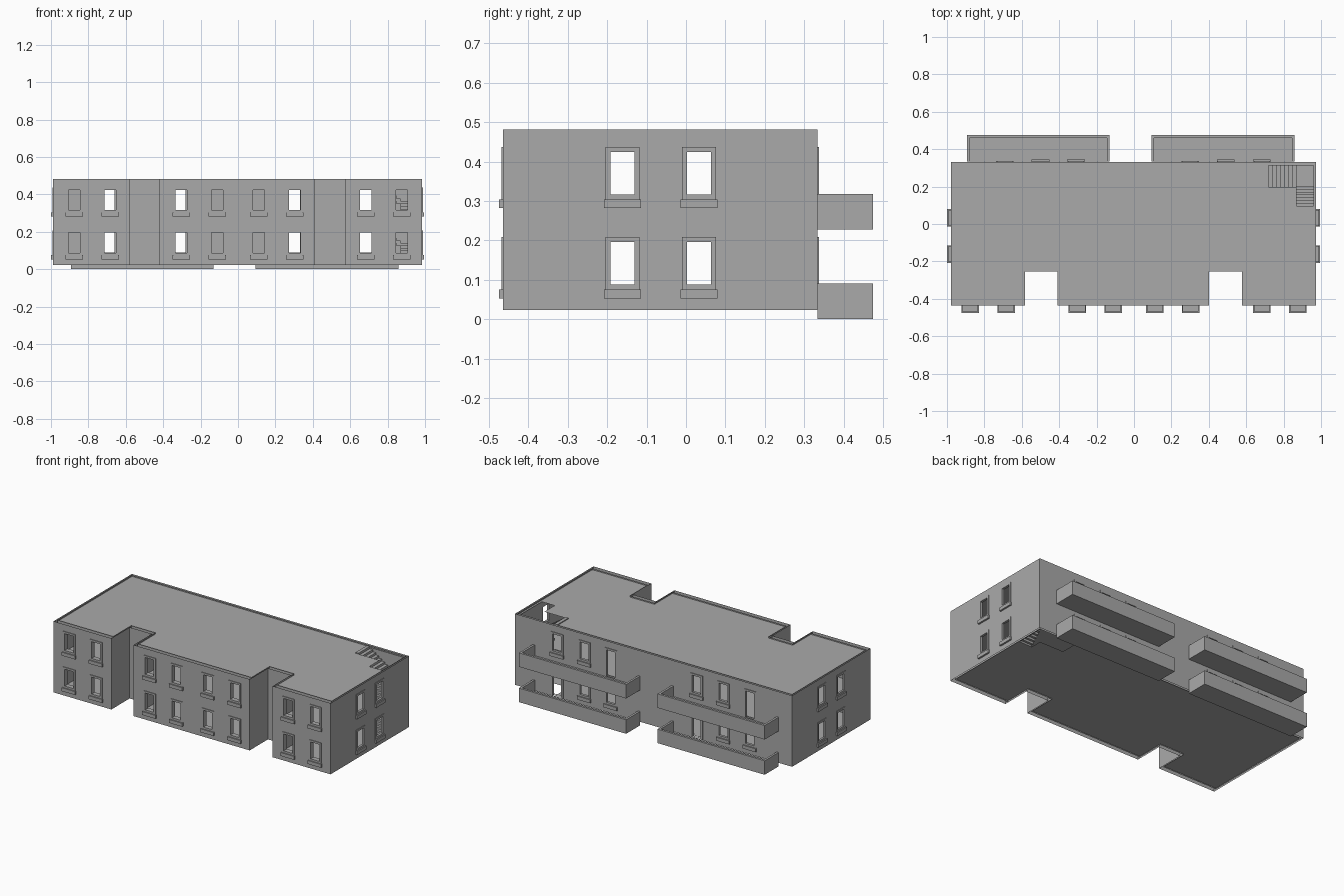
import bpy
import bmesh
from mathutils import Vector

cube = bpy.data.objects.get("Cube")
if cube:
    bpy.data.objects.remove(cube, do_unlink=True)

GREY = (0.4, 0.4, 0.4, 1)
concrete = bpy.data.materials.new("concrete grey")
concrete.use_nodes = True
concrete.diffuse_color = GREY
concrete.node_tree.nodes["Principled BSDF"].inputs["Base Color"].default_value = GREY


def place(axis, p, u, v):
    """Point at depth p along the axis, with u, v across it."""
    return Vector({"x": (p, u, v), "y": (u, p, v), "z": (u, v, p)}[axis])


def finish(name, bm):
    mesh = bpy.data.meshes.new(name)
    bm.to_mesh(mesh)
    bm.free()
    mesh.materials.append(concrete)
    bpy.context.collection.objects.link(bpy.data.objects.new(name, mesh))


def sheet(name, axis, p, rect, holes, side):
    """Flat panel with rectangular holes; side is the sign of its normal."""
    u0, u1, v0, v1 = rect
    us = sorted({u0, u1} | {u for h in holes for u in h[:2] if u0 < u < u1})
    vs = sorted({v0, v1} | {v for h in holes for v in h[2:] if v0 < v < v1})
    bm = bmesh.new()
    for a, b in zip(us, us[1:]):
        for c, d in zip(vs, vs[1:]):
            mu, mv = (a + b) / 2, (c + d) / 2
            if any(h[0] < mu < h[1] and h[2] < mv < h[3] for h in holes):
                continue
            face = bm.faces.new([bm.verts.new(place(axis, p, *q))
                                 for q in ((a, c), (b, c), (b, d), (a, d))])
            face.normal_update()
            if face.normal["xyz".index(axis)] * side < 0:
                face.normal_flip()
    bmesh.ops.remove_doubles(bm, verts=bm.verts[:], dist=0.0001)
    bmesh.ops.dissolve_limit(bm, angle_limit=0.01, verts=bm.verts[:], edges=bm.edges[:])
    finish(name, bm)


def boxes(name, items):
    """One object from boxes given as (axis, p0, p1, u0, u1, v0, v1)."""
    bm = bmesh.new()
    for axis, p0, p1, u0, u1, v0, v1 in items:
        lo, hi = place(axis, p0, u0, v0), place(axis, p1, u1, v1)
        verts = bmesh.ops.create_cube(bm, size=1)["verts"]
        for v in verts:
            v.co = Vector([(lo[i] + hi[i]) / 2 + v.co[i] * abs(hi[i] - lo[i])
                           for i in range(3)])
    finish(name, bm)


BASE, TOP = 0.023, 0.481
FLOORS = (BASE, 0.252)
LEFT, RIGHT, FRONT, BACK = -0.989, 0.984, -0.464, 0.333
IN_L, IN_R, IN_F, IN_B = -0.979, 0.973, -0.437, 0.32
NOTCH, IN_NOTCH = -0.278, -0.253
OUT_NOTCHES = [(-0.577, -0.419), (0.408, 0.572)]
IN_NOTCHES = [(-0.583, -0.41), (0.402, 0.577)]


def window(c, z):
    return (c - 0.043, c + 0.043, z + 0.052, z + 0.185)


def door(c, z):
    return (c - 0.043, c + 0.043, z + 0.004, z + 0.185)


def surrounds(name, axis, outer, inner, openings):
    """Frame bars round every opening, and a sill under each window."""
    side = 1 if outer > inner else -1
    face, t = outer + side * 0.004, 0.0125
    frames, sills = [], []
    for u0, u1, v0, v1 in openings:
        frames += [(axis, inner, face, u0, u0 + t, v0, v1),
                   (axis, inner, face, u1 - t, u1, v0, v1),
                   (axis, inner, face, u0 + t, u1 - t, v1 - t, v1)]
        if v1 - v0 < 0.15:
            frames.append((axis, inner, face, u0 + t, u1 - t, v0, v0 + t))
            sills.append((axis, inner, outer + side * 0.011,
                          u0 - 0.004, u1 + 0.004, v0 - 0.022, v0))
    boxes(name + "_window_frames", frames)
    boxes(name + "_window_sills", sills)


# Openings on each side
front_open = [window(s * x, z) for z in FLOORS for s in (-1, 1)
              for x in (0.112, 0.303, 0.684, 0.876)]
side_open = [window(y, z) for z in FLOORS for y in (-0.161, 0.033)]
back_open = []
for z, door_at in zip(FLOORS, ((0.684, -0.31), (0.3, -0.69))):
    for x in (-0.69, -0.5, -0.31, 0.3, 0.49, 0.684):
        back_open.append(door(x, z) if x in door_at else window(x, z))

# Walls: an outer and an inner skin, open along the top
for kind, l, r, f, b, n, notches, s in (
        ("outer", LEFT, RIGHT, FRONT, BACK, NOTCH, OUT_NOTCHES, 1),
        ("inner", IN_L, IN_R, IN_F, IN_B, IN_NOTCH, IN_NOTCHES, -1)):
    gaps = [(a, c, 0, 1) for a, c in notches]
    sheet(kind + "_front_wall", "y", f, (l, r, BASE, TOP), front_open + gaps, -s)
    sheet(kind + "_back_wall", "y", b, (l, r, BASE, TOP), back_open, s)
    sheet(kind + "_right_wall", "x", l, (f, b, BASE, TOP), side_open, -s)
    sheet(kind + "_left_wall", "x", r, (f, b, BASE, TOP), side_open, s)
    for a, c in notches:
        sheet(kind + "_recess_back", "y", n, (a, c, BASE, TOP), [], -s)
        sheet(kind + "_recess_right", "x", a, (f, n, BASE, TOP), [], s)
        sheet(kind + "_recess_left", "x", c, (f, n, BASE, TOP), [], -s)

surrounds("front", "y", FRONT, IN_F, front_open)
surrounds("back", "y", BACK, IN_B, back_open)
surrounds("right", "x", LEFT, IN_L, side_open)
surrounds("left", "x", RIGHT, IN_R, side_open)

# Floors and roof, notched and pierced by the stairwell
stairwell = [(0.698, 0.96, 0.199, 0.313), (0.869, 0.96, 0.095, 0.199)]
recesses = [(a, c, -1, IN_NOTCH) for a, c in IN_NOTCHES]
for name, z, back, side in (("ground_floor", 0.03, IN_B, -1),
                            ("upper_floor", 0.25, IN_B, 1), ("roof", 0.473, 0.331, 1)):
    sheet(name, "z", z, (IN_L, IN_R, IN_F, back), recesses + stairwell, side)

# L-shaped stairs with a corner landing
for name, z0, z1 in (("lower_stairs", 0.03, 0.25), ("upper_stairs", 0.25, 0.479)):
    rise, run_y, run_x = (z1 - z0) / 16, 0.104 / 7, 0.171 / 8
    steps = []
    for i in range(7):
        z = z0 + (i + 1) * rise
        y = 0.095 + i * run_y
        steps.append(("z", max(z0, z - 0.03), z, 0.869, 0.96, y, y + run_y))
    z = z0 + 8 * rise
    steps.append(("z", z - 0.03, z, 0.869, 0.96, 0.199, 0.313))
    for i in range(8):
        z = z0 + (i + 9) * rise
        x = 0.869 - i * run_x
        steps.append(("z", z - 0.03, z, x - run_x, x, 0.199, 0.313))
    boxes(name, steps)

# Balconies: slab with a parapet on three sides
t, edge = 0.014, 0.475
for side_name, x0, x1 in (("right", -0.893, -0.13), ("left", 0.094, 0.858)):
    for level, z in (("lower", 0.0), ("upper", 0.227)):
        boxes(level + "_" + side_name + "_balcony", [
            ("z", z, z + 0.022, x0 + t, x1 - t, BACK, edge - t),
            ("z", z, z + 0.09, x0, x0 + t, BACK, edge),
            ("z", z, z + 0.09, x1 - t, x1, BACK, edge),
            ("z", z, z + 0.09, x0 + t, x1 - t, edge - t, edge)])
